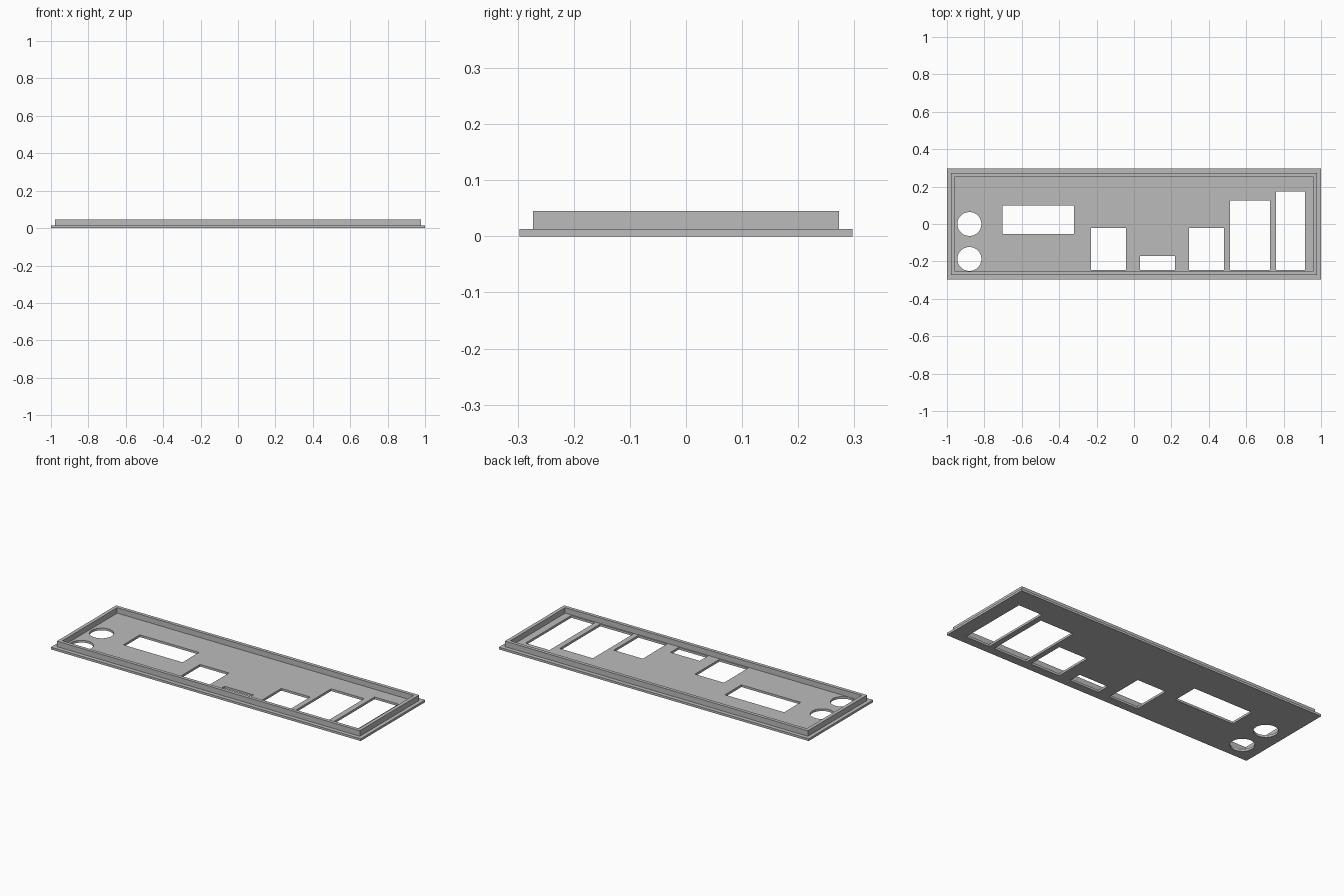
import bpy
from math import cos, sin, tau

cube = bpy.data.objects.get("Cube")
if cube:
    bpy.data.objects.remove(cube)

grey = bpy.data.materials.new("plain_grey")
grey.use_nodes = True
colour = (0.5, 0.5, 0.5, 1)
grey.diffuse_color = colour
grey.node_tree.nodes["Principled BSDF"].inputs["Base Color"].default_value = colour


def rect(x0, x1, y0, y1):
    return [(x0, y0), (x1, y0), (x1, y1), (x0, y1)]


def centred(hx, hy):
    return rect(-hx, hx, -hy, hy)


def circle(cx, cy, r, n=48):
    return [(cx + r * cos(tau * i / n), cy + r * sin(tau * i / n)) for i in range(n)]


def extruded(name, outlines, z0, z1):
    """Extrude the first outline, with the others as holes, from z0 to z1."""
    curve = bpy.data.curves.new(name, "CURVE")
    curve.dimensions = "2D"
    curve.fill_mode = "BOTH"
    curve.extrude = (z1 - z0) / 2
    for points in outlines:
        spline = curve.splines.new("POLY")
        spline.points.add(len(points) - 1)
        for p, (x, y) in zip(spline.points, points):
            p.co = (x, y, 0, 1)
        spline.use_cyclic_u = True
    curve.materials.append(grey)
    obj = bpy.data.objects.new(name, curve)
    obj.location.z = (z0 + z1) / 2
    bpy.context.collection.objects.link(obj)
    bpy.ops.object.select_all(action="DESELECT")
    obj.select_set(True)
    bpy.context.view_layer.objects.active = obj
    bpy.ops.object.convert(target="MESH")
    bpy.ops.object.shade_smooth_by_angle()


PLATE_TOP, RIM_TOP = 0.013, 0.045
BASE = -0.247  # shared lower edge of the port row

# Port openings
ports = [circle(-0.88, y, 0.064) for y in (0, -0.187)]
ports.append(rect(-0.703, -0.321, -0.053, 0.099))
for x0, x1, top in [(-0.23, -0.043, -0.021), (0.032, 0.219, -0.171),
                    (0.294, 0.481, -0.021), (0.513, 0.727, 0.126),
                    (0.76, 0.914, 0.174)]:
    ports.append(rect(x0, x1, BASE, top))

# Flat plate with openings, and the raised rim around it
extruded("back_plate", [centred(1, 0.297)] + ports, 0, PLATE_TOP)
extruded("raised_rim", [centred(0.978, 0.273), centred(0.957, 0.253)], PLATE_TOP, RIM_TOP)
